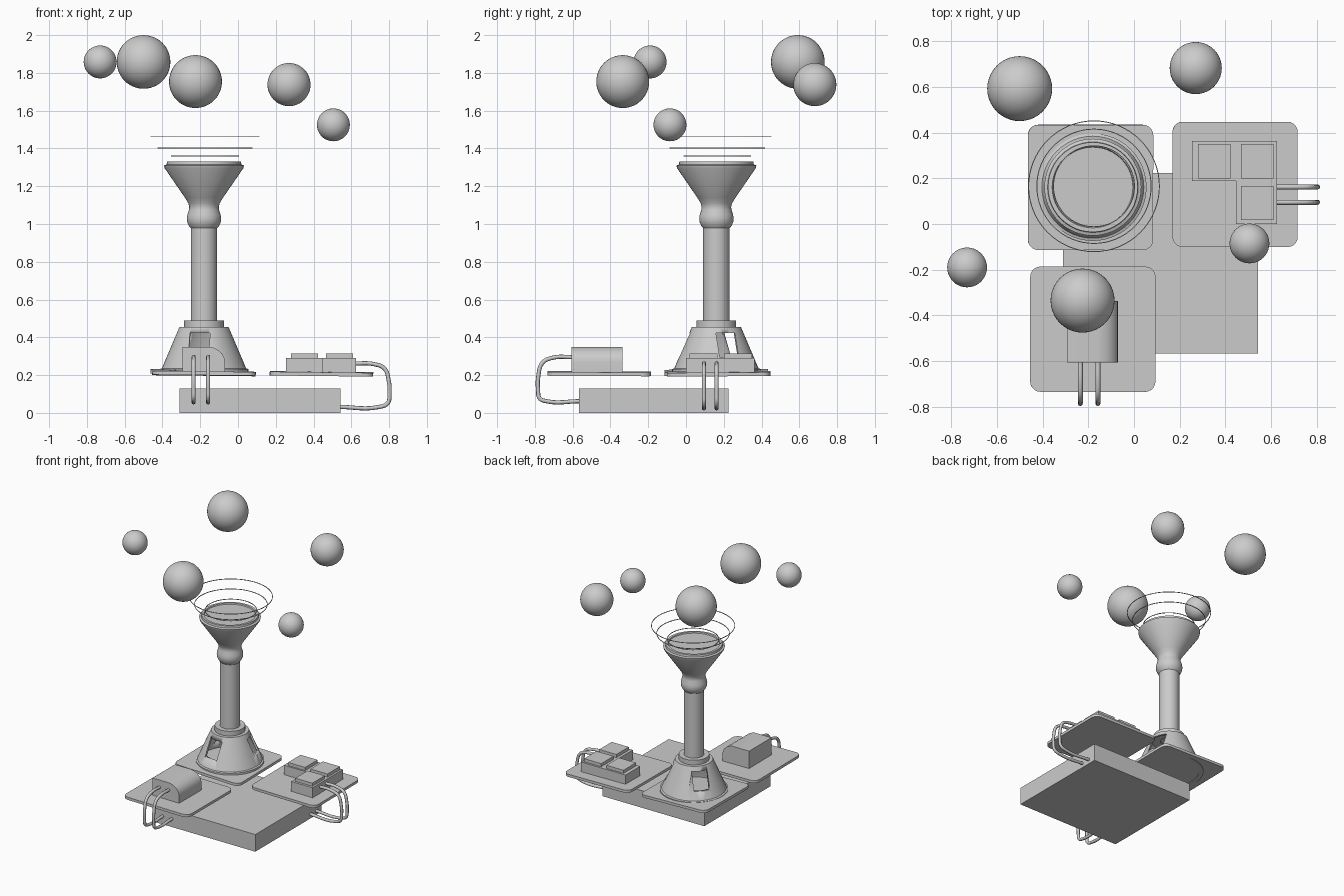
import bpy, bmesh
from math import sin, cos, pi, radians
from mathutils import Vector, Euler

if "Cube" in bpy.data.objects:
    bpy.data.objects.remove(bpy.data.objects["Cube"])

def make(name, bm, smooth=True):
    bmesh.ops.recalc_face_normals(bm, faces=bm.faces)
    me = bpy.data.meshes.new(name)
    bm.to_mesh(me)
    bm.free()
    ob = bpy.data.objects.new(name, me)
    bpy.context.collection.objects.link(ob)
    if smooth:
        bpy.ops.object.select_all(action='DESELECT')
        ob.select_set(True)
        bpy.context.view_layer.objects.active = ob
        bpy.ops.object.shade_smooth_by_angle(angle=radians(30))
    return ob

def prism(name, pts, vec):
    """Extrude a closed 3D outline along a vector."""
    bm = bmesh.new()
    f = bm.faces.new([bm.verts.new(p) for p in pts])
    r = bmesh.ops.extrude_face_region(bm, geom=[f])
    bmesh.ops.translate(bm, vec=vec, verts=[v for v in r['geom'] if isinstance(v, bmesh.types.BMVert)])
    return make(name, bm)

def box(name, x0, x1, y0, y1, z0, z1):
    return prism(name, [(x0, y0, z0), (x1, y0, z0), (x1, y1, z0), (x0, y1, z0)], (0, 0, z1 - z0))

def lathe(name, profile, centre, closed=False, n=48):
    """Revolve (radius, height) points round the vertical axis."""
    bm = bmesh.new()
    rows = [[bm.verts.new((centre[0] + r * cos(2 * pi * i / n), centre[1] + r * sin(2 * pi * i / n), z))
             for i in range(n)] for r, z in profile]
    pairs = list(zip(rows, rows[1:])) + ([(rows[-1], rows[0])] if closed else [])
    for a, b in pairs:
        for i in range(n):
            j = (i + 1) % n
            bm.faces.new((a[i], a[j], b[j], b[i]))
    if not closed:
        bm.faces.new(rows[0])
        bm.faces.new(rows[-1])
    return make(name, bm)

def plate(name, cx, cy, cz, rx, ry, half=0.274, rad=0.045, t=0.02):
    """Thin rounded square, tilted slightly."""
    pts = []
    for q, (sx, sy) in enumerate([(1, 1), (-1, 1), (-1, -1), (1, -1)]):
        for k in range(6):
            a = q * pi / 2 + k * pi / 10
            pts.append((sx * (half - rad) + rad * cos(a), sy * (half - rad) + rad * sin(a), -t / 2))
    ob = prism(name, pts, (0, 0, t))
    ob.location = (cx, cy, cz)
    ob.rotation_euler = Euler((radians(rx), radians(ry), 0))

def wire(name, pts, r=0.011):
    cu = bpy.data.curves.new(name, 'CURVE')
    cu.dimensions = '3D'
    cu.bevel_depth, cu.bevel_resolution, cu.resolution_u = r, 2, 6
    cu.use_fill_caps = True
    sp = cu.splines.new('BEZIER')
    sp.bezier_points.add(len(pts) - 1)
    for bp, p in zip(sp.bezier_points, pts):
        bp.co = Vector(p)
        bp.handle_left_type = bp.handle_right_type = 'AUTO'
    bpy.context.collection.objects.link(bpy.data.objects.new(name, cu))

# Base slab and the three floating plates
box("base_slab", -0.31, 0.542, -0.567, 0.224, 0, 0.13)
plate("tower_plate", -0.19, 0.16, 0.214, 0.6, 1.5)
plate("front_plate", -0.18, -0.46, 0.208, -0.3, 0.6)
plate("chip_plate", 0.442, 0.173, 0.207, 0.4, 0.7)

# Hollow tower foot with three windows
T = (-0.18, 0.161)
foot = lathe("tower_foot", [(0.235, 0.205), (0.235, 0.232), (0.223, 0.236), (0.13, 0.455),
                            (0.06, 0.455), (0.06, 0.443), (0.12, 0.443), (0.205, 0.236), (0.205, 0.205)],
             T, closed=True)
for k in range(3):
    a = radians(21 + 120 * k)
    cut = box("window_cutter", 0.08, 0.3, -0.054, 0.054, 0.295, 0.422)
    cut.location = (T[0], T[1], 0)
    cut.rotation_euler = (0, 0, a)
    cut.hide_render = True
    cut.display_type = 'WIRE'
    m = foot.modifiers.new("window", 'BOOLEAN')
    m.operation, m.object, m.solver = 'DIFFERENCE', cut, 'EXACT'

# Column and funnel head
lathe("tower_collar", [(0.105, 0.45), (0.105, 0.49)], T)
lathe("tower_column", [(0.07, 0.485), (0.07, 0.99)], T)
lathe("tower_funnel", [(0.068, 0.975), (0.08, 0.99), (0.089, 1.01), (0.091, 1.03), (0.088, 1.05),
                       (0.08, 1.075), (0.078, 1.09), (0.083, 1.11), (0.1, 1.138), (0.208, 1.295),
                       (0.212, 1.31), (0.198, 1.315), (0.196, 1.33), (0.178, 1.33), (0.175, 1.322)], T)

# Thin signal rings above the funnel
for k, (r, z) in enumerate([(0.177, 1.36), (0.25, 1.403), (0.286, 1.462)]):
    d = 0.002
    lathe(f"signal_ring_{k}", [(r - d, z - d), (r + d, z - d), (r + d, z + d), (r - d, z + d)],
          (-0.175, 0.165), closed=True, n=64)

# Rounded block on the front plate
prof = [(-0.293, 0.21), (-0.293, 0.35), (-0.155, 0.35), (-0.13, 0.345), (-0.105, 0.332),
        (-0.085, 0.315), (-0.073, 0.292), (-0.07, 0.27), (-0.07, 0.21)]
prism("front_block", [(x, -0.605, z) for x, z in prof], (0, 0.268, 0))

# L-shaped chip block
out = [(0.253, 0.363), (0.253, 0.188), (0.446, 0.188), (0.446, 0.0), (0.625, 0.0), (0.625, 0.363)]
prism("chip_block", [(x, y, 0.21) for x, y in out], (0, 0, 0.08))
for k, (x, y) in enumerate([(0.28, 0.2), (0.467, 0.2), (0.467, 0.018)]):
    box(f"chip_{k}", x, x + 0.143, y, y + 0.149, 0.285, 0.314)

# Wires looping from the blocks down to the slab
for k, x in enumerate((-0.235, -0.158)):
    wire(f"front_wire_{k}", [(x, y, z) for y, z in [
        (-0.59, 0.295), (-0.71, 0.291), (-0.76, 0.265), (-0.781, 0.2), (-0.783, 0.12),
        (-0.775, 0.078), (-0.74, 0.062), (-0.56, 0.062)]])
for k, y in enumerate((0.162, 0.095)):
    wire(f"side_wire_{k}", [(x, y, z) for x, z in [
        (0.615, 0.262), (0.72, 0.258), (0.775, 0.235), (0.798, 0.17), (0.802, 0.1),
        (0.793, 0.052), (0.75, 0.032), (0.53, 0.032)]])

# Floating spheres
for k, (x, y, z, r) in enumerate([(-0.5, 0.592, 1.858, 0.142), (-0.73, -0.19, 1.858, 0.087),
                                  (-0.225, -0.335, 1.754, 0.14), (0.27, 0.682, 1.738, 0.114),
                                  (0.505, -0.085, 1.525, 0.087)]):
    bm = bmesh.new()
    bmesh.ops.create_uvsphere(bm, u_segments=40, v_segments=24, radius=r)
    make(f"floating_sphere_{k}", bm).location = (x, y, z)
